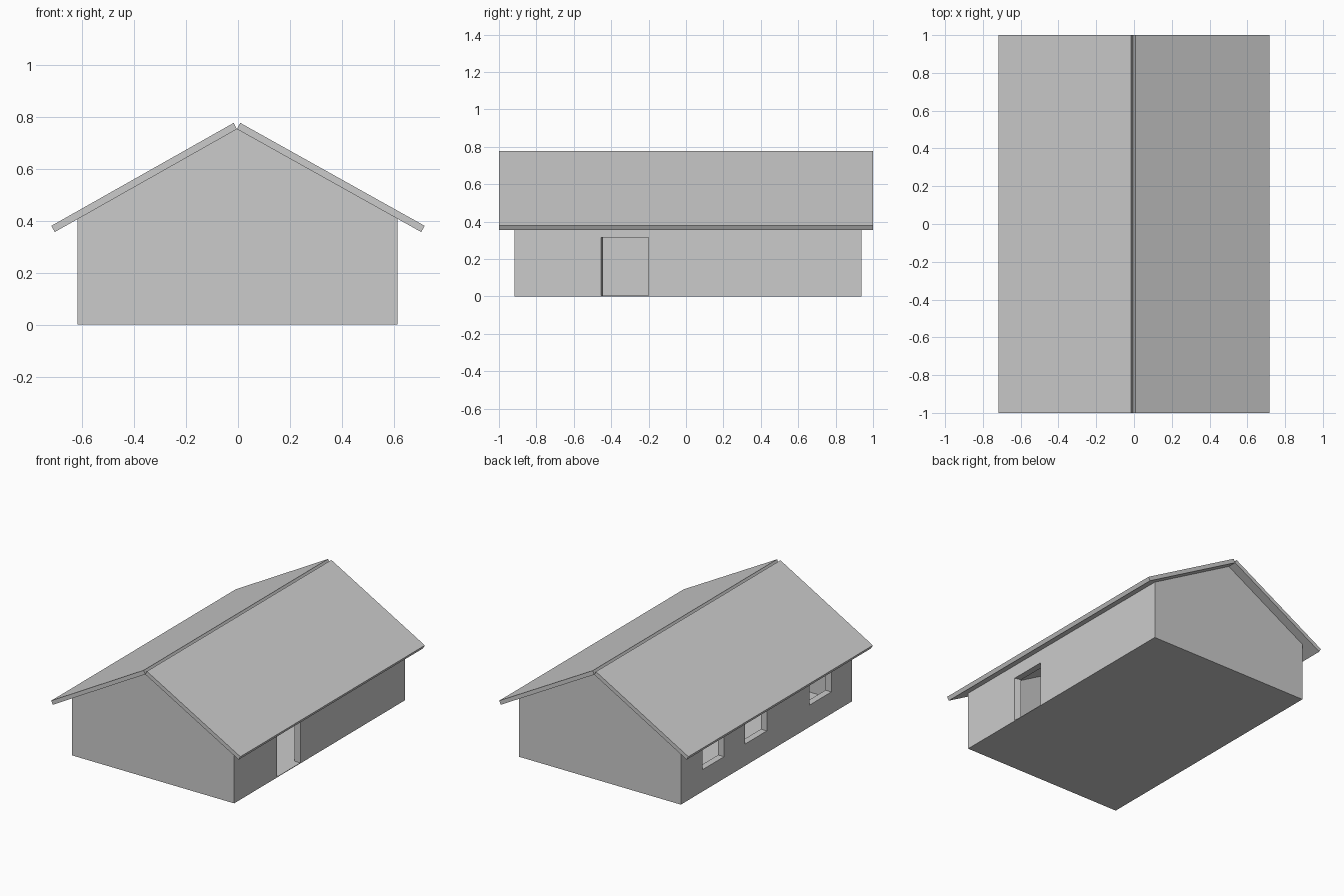
import bpy, bmesh
from mathutils import Vector

if "Cube" in bpy.data.objects:
    bpy.data.objects.remove(bpy.data.objects["Cube"])


def prism(name, base, extrude):
    """Solid from a planar outline swept along a vector."""
    bm = bmesh.new()
    face = bm.faces.new([bm.verts.new(p) for p in base])
    res = bmesh.ops.extrude_face_region(bm, geom=[face], use_keep_orig=True)
    moved = [g for g in res["geom"] if isinstance(g, bmesh.types.BMVert)]
    bmesh.ops.translate(bm, verts=moved, vec=Vector(extrude))
    bmesh.ops.recalc_face_normals(bm, faces=bm.faces)
    mesh = bpy.data.meshes.new(name)
    bm.to_mesh(mesh)
    bm.free()
    ob = bpy.data.objects.new(name, mesh)
    bpy.context.collection.objects.link(ob)
    return ob


def along_y(name, profile, y0, y1):
    return prism(name, [(x, y0, z) for x, z in profile], (0, y1 - y0, 0))


def upright(name, plan, z0, z1):
    return prism(name, [(x, y, z0) for x, y in plan], (0, 0, z1 - z0))


XL, XR, Y0, Y1 = -0.617, 0.613, -0.917, 0.937
WALL, FLOOR, RIDGE_X, RIDGE_Z = 0.045, 0.004, -0.004, 0.752

# Gabled walls with floor
walls = along_y("walls", [(XL, 0), (XR, 0), (XR, 0.408), (RIDGE_X, RIDGE_Z), (XL, 0.408)], Y0, Y1)

# Room cavity, open to the underside of the roof
cutters = [along_y("room_cutter",
                   [(XL + WALL, FLOOR), (XR - WALL, FLOOR), (XR - WALL, 0.9), (XL + WALL, 0.9)],
                   Y0 + WALL, Y1 - WALL)]

# Doorway on the right, with one slightly splayed jamb
cutters.append(upright("door_cutter",
                       [(XR - 0.1, -0.2), (XR - 0.1, -0.431), (XR - WALL, -0.443),
                        (XR, -0.455), (XR + 0.05, -0.468), (XR + 0.05, -0.2)],
                       FLOOR, 0.315))

# Three windows on the left
for i, y in enumerate((0.587, 0.123, -0.577)):
    cutters.append(upright(f"window_cutter_{i + 1}",
                           [(XL - 0.05, y - 0.118), (XL + 0.1, y - 0.118),
                            (XL + 0.1, y + 0.118), (XL - 0.05, y + 0.118)],
                           0.15, 0.315))

for c in cutters:
    c.hide_render = True
    c.hide_viewport = True
    mod = walls.modifiers.new(c.name, "BOOLEAN")
    mod.operation = "DIFFERENCE"
    mod.solver = "EXACT"
    mod.object = c

# Two roof slabs meeting at their lower ridge edges
for name, s in (("roof_left", -1), ("roof_right", 1)):
    along_y(name, [(RIDGE_X, RIDGE_Z), (RIDGE_X + s * 0.0125, 0.776),
                   (s * 0.718, 0.38), (s * 0.705, 0.356)], -1, 1)
